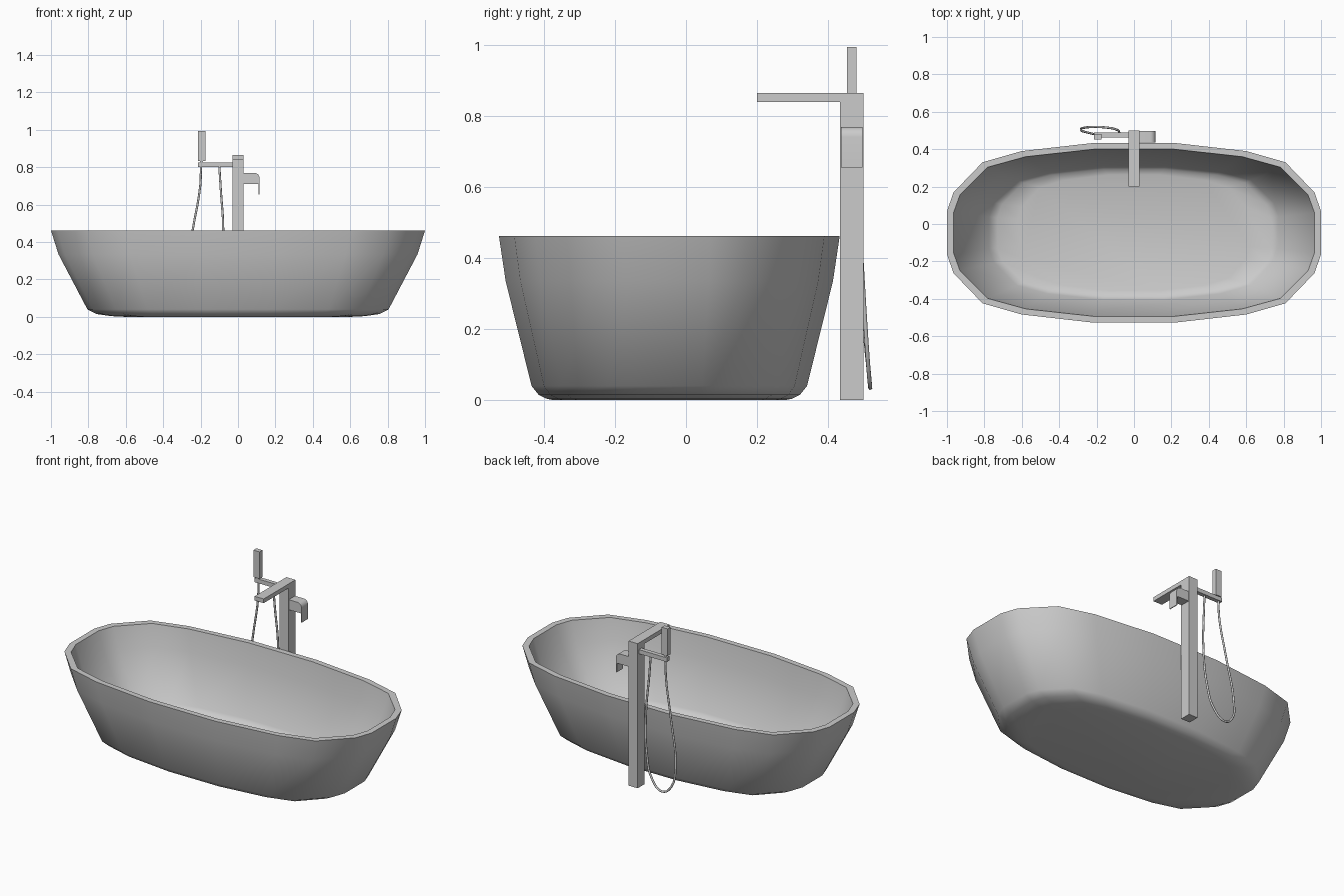
import bpy, bmesh, math

if "Cube" in bpy.data.objects:
    bpy.data.objects.remove(bpy.data.objects["Cube"])

CY = -0.047  # centre of the tub in y


def mesh_object(name, bm):
    bmesh.ops.recalc_face_normals(bm, faces=bm.faces)
    me = bpy.data.meshes.new(name)
    bm.to_mesh(me)
    bm.free()
    ob = bpy.data.objects.new(name, me)
    bpy.context.collection.objects.link(ob)
    return ob


def smooth(ob, deg):
    bpy.ops.object.select_all(action='DESELECT')
    ob.select_set(True)
    bpy.context.view_layer.objects.active = ob
    bpy.ops.object.shade_smooth_by_angle(angle=math.radians(deg))


def box(name, x0, x1, y0, y1, z0, z1):
    bm = bmesh.new()
    bmesh.ops.create_cube(bm, size=1)
    for v in bm.verts:
        v.co = ((x0 + x1) / 2 + v.co.x * (x1 - x0),
                (y0 + y1) / 2 + v.co.y * (y1 - y0),
                (z0 + z1) / 2 + v.co.z * (z1 - z0))
    return mesh_object(name, bm)


# Tub: one faceted outline scaled through outer then inner levels
quarter = [(1.0, 0.24), (0.965, 0.45), (0.81, 0.785), (0.6, 0.91), (0.22, 1.0)]
half = quarter + [(-x, y) for x, y in reversed(quarter)]
outline = half + [(-x, -y) for x, y in half]
levels = [  # half length, half width, height
    (0.60, 0.325, 0.0), (0.68, 0.345, 0.004), (0.755, 0.368, 0.015),
    (0.805, 0.388, 0.04), (0.96, 0.461, 0.335), (1.0, 0.48, 0.462),
    (0.965, 0.447, 0.462), (0.925, 0.430, 0.335), (0.775, 0.357, 0.055),
    (0.73, 0.34, 0.032), (0.62, 0.31, 0.02)]
bm = bmesh.new()
rings = [[bm.verts.new((x * a, CY + y * b, z)) for x, y in outline]
         for a, b, z in levels]
n = len(outline)
for lo, hi in zip(rings, rings[1:]):
    for i in range(n):
        j = (i + 1) % n
        bm.faces.new((lo[i], lo[j], hi[j], hi[i]))
bm.faces.new(rings[0])
bm.faces.new(rings[-1])
smooth(mesh_object("tub", bm), 50)

# Floor-standing tap
box("tap_column", -0.03, 0.03, 0.434, 0.50, 0, 0.865)
box("tap_spout", -0.03, 0.03, 0.20, 0.434, 0.84, 0.865)
box("handset_arm", -0.215, -0.03, 0.463, 0.488, 0.80, 0.825)
box("handset_neck", -0.203, -0.187, 0.460, 0.476, 0.82, 0.838)
box("handset", -0.215, -0.175, 0.453, 0.481, 0.834, 0.995)

# Side lever with rounded shoulder and thin drop blade
arc = [(0.087 + 0.028 * math.sin(t), 0.742 + 0.028 * math.cos(t))
       for t in (i * math.pi / 12 for i in range(7))]
profile = [(0.028, 0.77)] + arc + [(0.115, 0.655), (0.11, 0.655),
                                   (0.11, 0.71), (0.028, 0.71)]
bm = bmesh.new()
f = bm.faces.new([bm.verts.new((x, 0.437, z)) for x, z in profile])
ext = bmesh.ops.extrude_face_region(bm, geom=[f])
bmesh.ops.translate(bm, vec=(0, 0.06, 0),
                    verts=[g for g in ext['geom'] if isinstance(g, bmesh.types.BMVert)])
smooth(mesh_object("tap_lever", bm), 30)

# Hanging shower hose
pts = [(-0.198, 0.476, 0.805), (-0.202, 0.478, 0.70), (-0.243, 0.488, 0.46),
       (-0.283, 0.503, 0.20), (-0.265, 0.515, 0.08), (-0.205, 0.519, 0.035),
       (-0.135, 0.514, 0.09), (-0.095, 0.505, 0.22), (-0.079, 0.491, 0.46),
       (-0.092, 0.479, 0.68), (-0.10, 0.476, 0.805)]
cu = bpy.data.curves.new("shower_hose", 'CURVE')
cu.dimensions = '3D'
cu.bevel_depth = 0.006
cu.bevel_resolution = 2
cu.use_fill_caps = True
cu.resolution_u = 5
sp = cu.splines.new('BEZIER')
sp.bezier_points.add(len(pts) - 1)
for p, co in zip(sp.bezier_points, pts):
    p.co = co
    p.handle_left_type = p.handle_right_type = 'AUTO'
hose = bpy.data.objects.new("shower_hose", cu)
bpy.context.collection.objects.link(hose)
